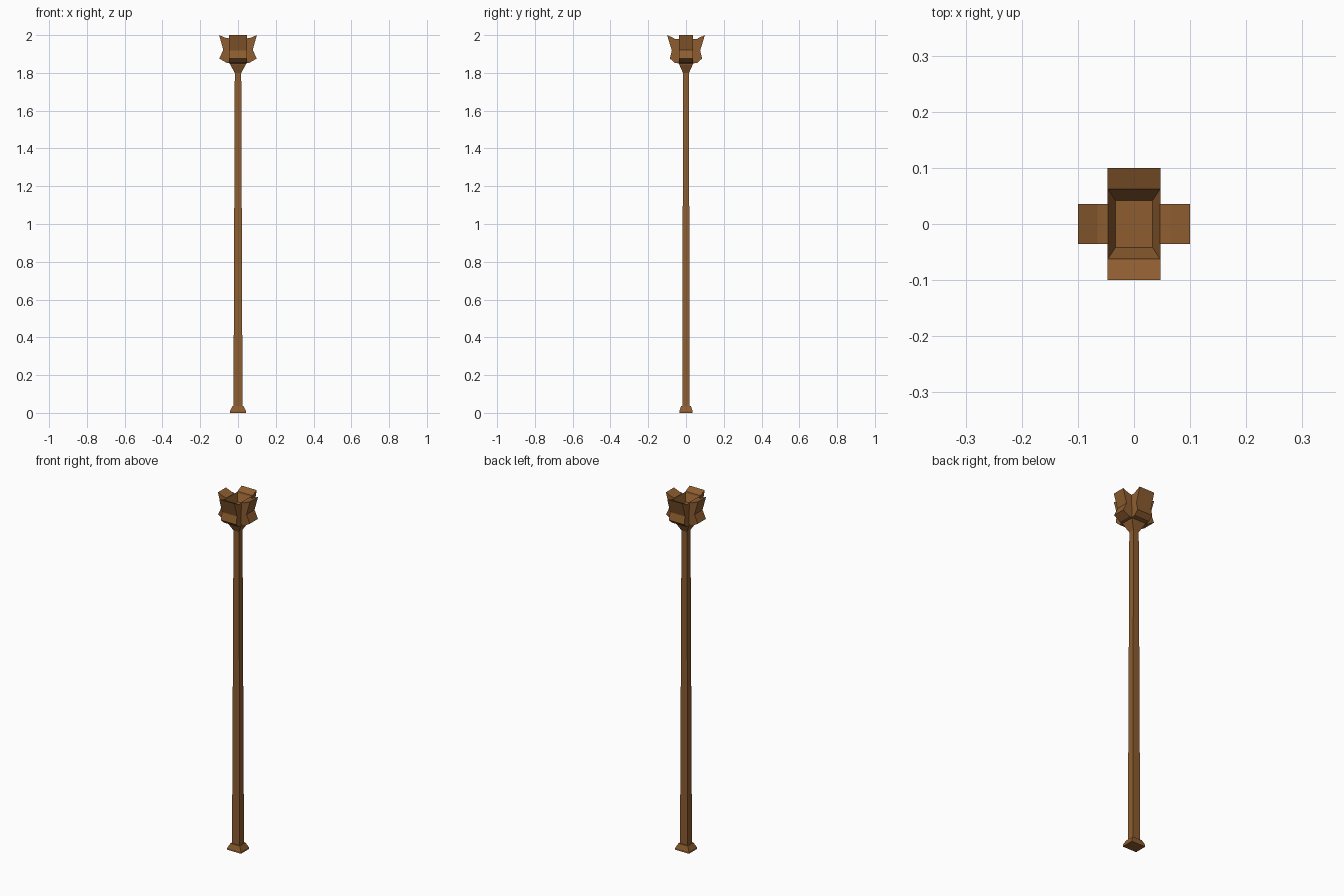
import bpy, bmesh

if "Cube" in bpy.data.objects:
    bpy.data.objects.remove(bpy.data.objects["Cube"])

wood = bpy.data.materials.new("wood")
wood.diffuse_color = (0.27, 0.11, 0.03, 1)
wood.use_nodes = True
wood.node_tree.nodes["Principled BSDF"].inputs["Base Color"].default_value = wood.diffuse_color


def finish(name, bm):
    bmesh.ops.recalc_face_normals(bm, faces=bm.faces)
    me = bpy.data.meshes.new(name)
    bm.to_mesh(me)
    bm.free()
    me.materials.append(wood)
    ob = bpy.data.objects.new(name, me)
    bpy.context.collection.objects.link(ob)
    return ob


def loft(name, rings):
    """Stack rectangular rings (half x, half y, z) into a closed solid."""
    bm = bmesh.new()
    loops = [[bm.verts.new((sx * hx, sy * hy, z))
              for sx, sy in ((-1, -1), (1, -1), (1, 1), (-1, 1))]
             for hx, hy, z in rings]
    for a, b in zip(loops, loops[1:]):
        for i in range(4):
            j = (i + 1) % 4
            bm.faces.new((a[i], a[j], b[j], b[i]))
    bm.faces.new(loops[0][::-1])
    bm.faces.new(loops[-1])
    return finish(name, bm)


def flange(name, profile, half, axis, side):
    """Extrude an (outward, z) profile sideways; axis 0 = x, 1 = y."""
    bm = bmesh.new()
    ends = []
    for w in (-half, half):
        ends.append([bm.verts.new((side * r, w, z) if axis == 0 else (w, side * r, z))
                     for r, z in profile])
    n = len(profile)
    for i in range(n):
        j = (i + 1) % n
        bm.faces.new((ends[0][i], ends[0][j], ends[1][j], ends[1][i]))
    for e in ends:
        bm.faces.new(e)
    return finish(name, bm)


# Foot and tapered shaft
loft("foot", [(0.043, 0.035, 0), (0.043, 0.035, 0.01), (0.029, 0.026, 0.036)])
loft("shaft", [(0.024, 0.019, 0.03), (0.017, 0.016, 1.81)])

# Flared head with a sunken top
loft("head", [(0.017, 0.016, 1.80), (0.042, 0.036, 1.845),
              (0.047, 0.063, 1.98), (0.033, 0.042, 1.935)])

# Four notched flanges around the head
side_profile = [(0.038, 1.85), (0.06, 1.853), (0.099, 1.876), (0.078, 1.922),
                (0.1, 2.0), (0.065, 1.985), (0.046, 1.983)]
front_profile = [(0.036, 1.85), (0.06, 1.853), (0.085, 1.876), (0.075, 1.918),
                 (0.1, 2.0), (0.062, 1.983)]
for side, tag in ((-1, "left"), (1, "right")):
    flange(tag + "_flange", side_profile, 0.036, 0, side)
for side, tag in ((-1, "front"), (1, "back")):
    flange(tag + "_flange", front_profile, 0.047, 1, side)
